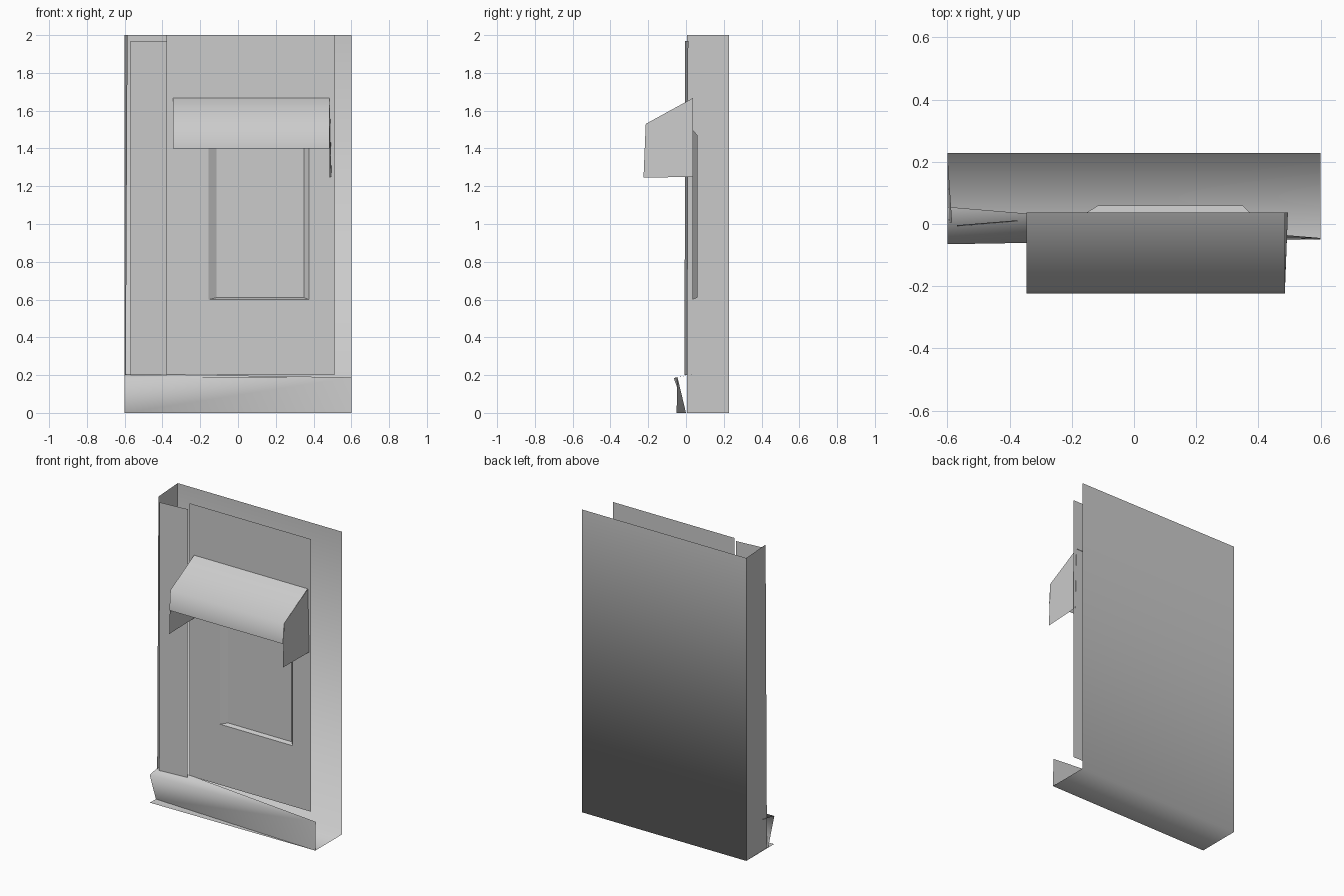
import bpy

if "Cube" in bpy.data.objects:
    bpy.data.objects.remove(bpy.data.objects["Cube"])


def sheet(name, verts, faces, smooth=True):
    """Open surface made from a few corner points."""
    me = bpy.data.meshes.new(name)
    me.from_pydata(verts, [], faces)
    me.update()
    ob = bpy.data.objects.new(name, me)
    bpy.context.collection.objects.link(ob)
    for p in me.polygons:
        p.use_smooth = smooth
    return ob


def rect(x0, x1, z0, z1, y):
    """Corners of an upright rectangle."""
    return [(x0, y, z0), (x1, y, z0), (x1, y, z1), (x0, y, z1)]


# Shell: back wall, floor and left side; top and right are open
L, R, BACK, TOP = -0.6, 0.6, 0.228, 2.0
sheet("back_and_floor",
      [(L, -0.062, 0), (R, -0.05, 0), (R, BACK, 0), (L, BACK, 0),
       (R, BACK, TOP), (L, BACK, TOP)],
      [(0, 3, 2, 1), (3, 5, 4, 2)])
sheet("left_side",
      [(L, BACK, 0), (-0.595, 0.005, 0), (-0.585, 0.005, TOP), (L, BACK, TOP)],
      [(0, 3, 2, 1)])

# Front panel with a window opening, its slanted reveal and recessed pane
loops = (rect(-0.38, 0.51, 0.2, TOP, 0.035)
         + rect(-0.155, 0.375, 0.6, 1.5, 0.035)
         + rect(-0.115, 0.35, 0.61, 1.47, 0.06))


def ring(a):
    return [(a + i, a + (i + 1) % 4, a + 4 + (i + 1) % 4, a + 4 + i) for i in range(4)]


sheet("front_panel", loops[:8], ring(0))
sheet("window_reveal", loops[4:], ring(0), False)
sheet("window_pane", loops[8:], [(0, 1, 2, 3)], False)

# Pilaster strip on the left
sheet("pilaster",
      [(-0.57, -0.008, 0.2), (-0.375, 0.008, 0.2),
       (-0.375, 0.012, 1.97), (-0.57, -0.004, 1.97)],
      [(0, 1, 2, 3)])

# Base board: skewed front with a tapering ledge on top
sheet("base_board",
      [(L, 0.0, 0), (R, -0.05, 0), (R, -0.045, 0.188), (L, -0.065, 0.185),
       (L, 0.055, 0.207)],
      [(0, 1, 2), (0, 2, 3), (3, 2, 4)])

# Awning: bent cover with two side cheeks
profile = [(0.037, 1.667), (-0.213, 1.53), (-0.223, 1.40)]
cover = [(x, y, z) for y, z in profile for x in (-0.345, 0.485)]
sheet("awning_cover", cover, [(0, 2, 3, 1), (2, 4, 5, 3)])
for side, back_x, front_x in (("left", -0.345, -0.345), ("right", 0.495, 0.485)):
    sheet(f"awning_cheek_{side}",
          [(back_x if side == "left" else 0.486, 0.037, 1.667),
           (front_x, -0.213, 1.53), (front_x, -0.225, 1.245),
           (back_x, 0.037, 1.25)],
          [(0, 1, 2, 3) if side == "left" else (3, 2, 1, 0)], False)
